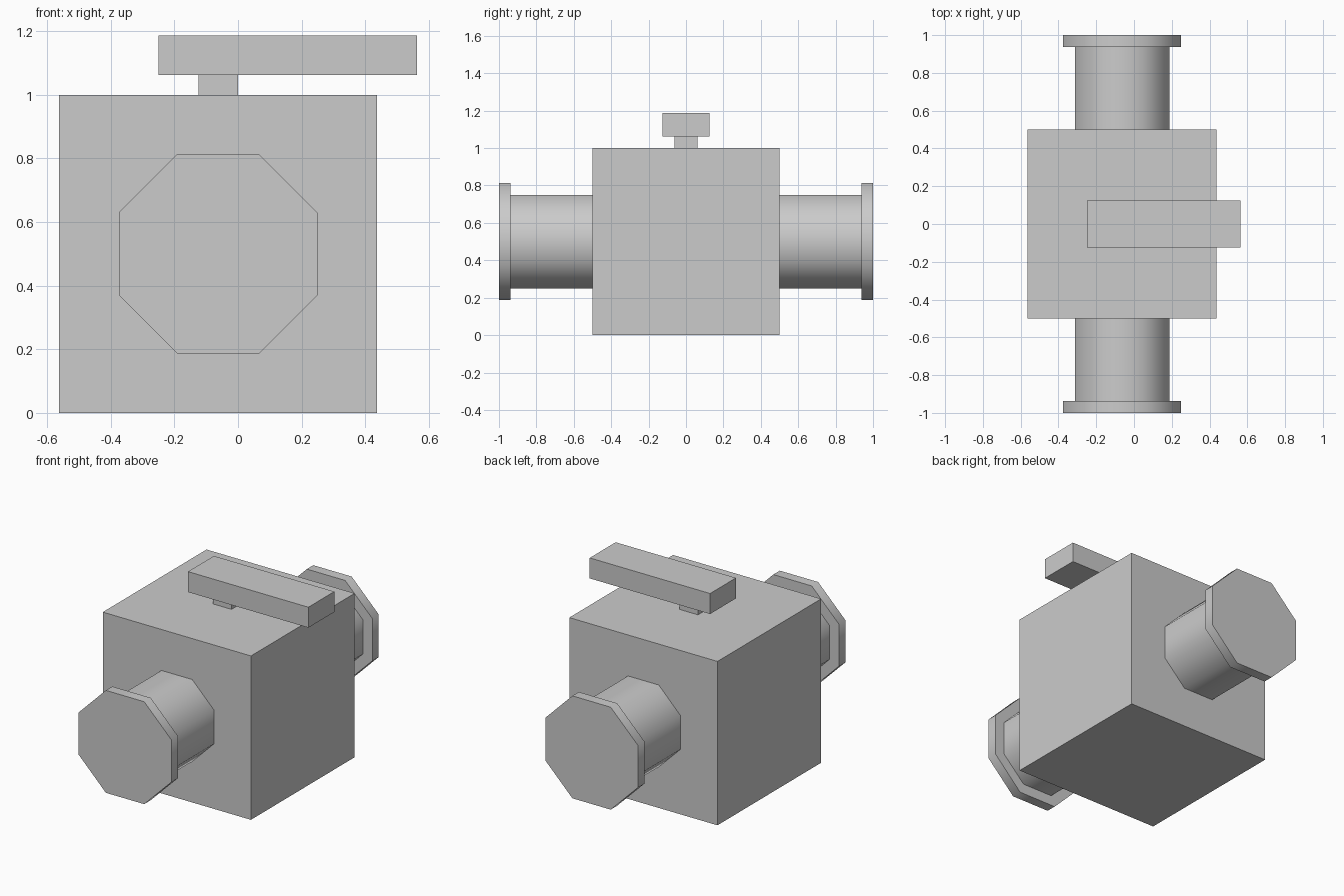
import bpy
import math

default = bpy.data.objects.get("Cube")
if default:
    bpy.data.objects.remove(default, do_unlink=True)

# Single plain metal colour
metal = bpy.data.materials.new("light_grey")
metal.use_nodes = True
GREY = (0.6, 0.6, 0.6, 1.0)
metal.diffuse_color = GREY
metal.node_tree.nodes["Principled BSDF"].inputs["Base Color"].default_value = GREY

AXIS_X = -0.0625   # centre line of body, pipes and stem
AXIS_Z = 0.5


def box(name, centre, size):
    bpy.ops.mesh.primitive_cube_add(size=1, location=centre)
    ob = bpy.context.object
    ob.name = name
    ob.scale = size
    bpy.ops.object.transform_apply(location=False, rotation=False, scale=True)
    ob.data.materials.append(metal)


def octagon(name, apothem, y_inner, y_outer):
    """Eight-sided cylinder along y with flats on top and sides."""
    bpy.ops.mesh.primitive_cylinder_add(
        vertices=8, radius=apothem / math.cos(math.pi / 8),
        depth=abs(y_outer - y_inner))
    ob = bpy.context.object
    ob.name = name
    # Turn half a side so the flats face the axes, then lay along y
    ob.rotation_euler = (0, 0, math.pi / 8)
    bpy.ops.object.transform_apply(location=False, rotation=True, scale=False)
    ob.rotation_euler = (math.pi / 2, 0, 0)
    bpy.ops.object.transform_apply(location=False, rotation=True, scale=False)
    ob.location = (AXIS_X, (y_inner + y_outer) / 2, AXIS_Z)
    ob.data.materials.append(metal)
    bpy.ops.object.shade_smooth_by_angle(angle=math.radians(50))


# Valve body
box("valve_body", (AXIS_X, 0, 0.5), (1, 1, 1))

# Pipe stub and end flange on both sides
for side, sign in (("front", -1), ("back", 1)):
    octagon(side + "_pipe", 0.25, sign * 0.5, sign * 0.9375)
    octagon(side + "_flange", 0.3125, sign * 0.9375, sign * 1.0)

# Stem and lever handle
box("stem", (AXIS_X, 0, 1.03125), (0.125, 0.125, 0.0625))
box("lever_handle", (0.15625, 0, 1.125), (0.8125, 0.25, 0.125))
